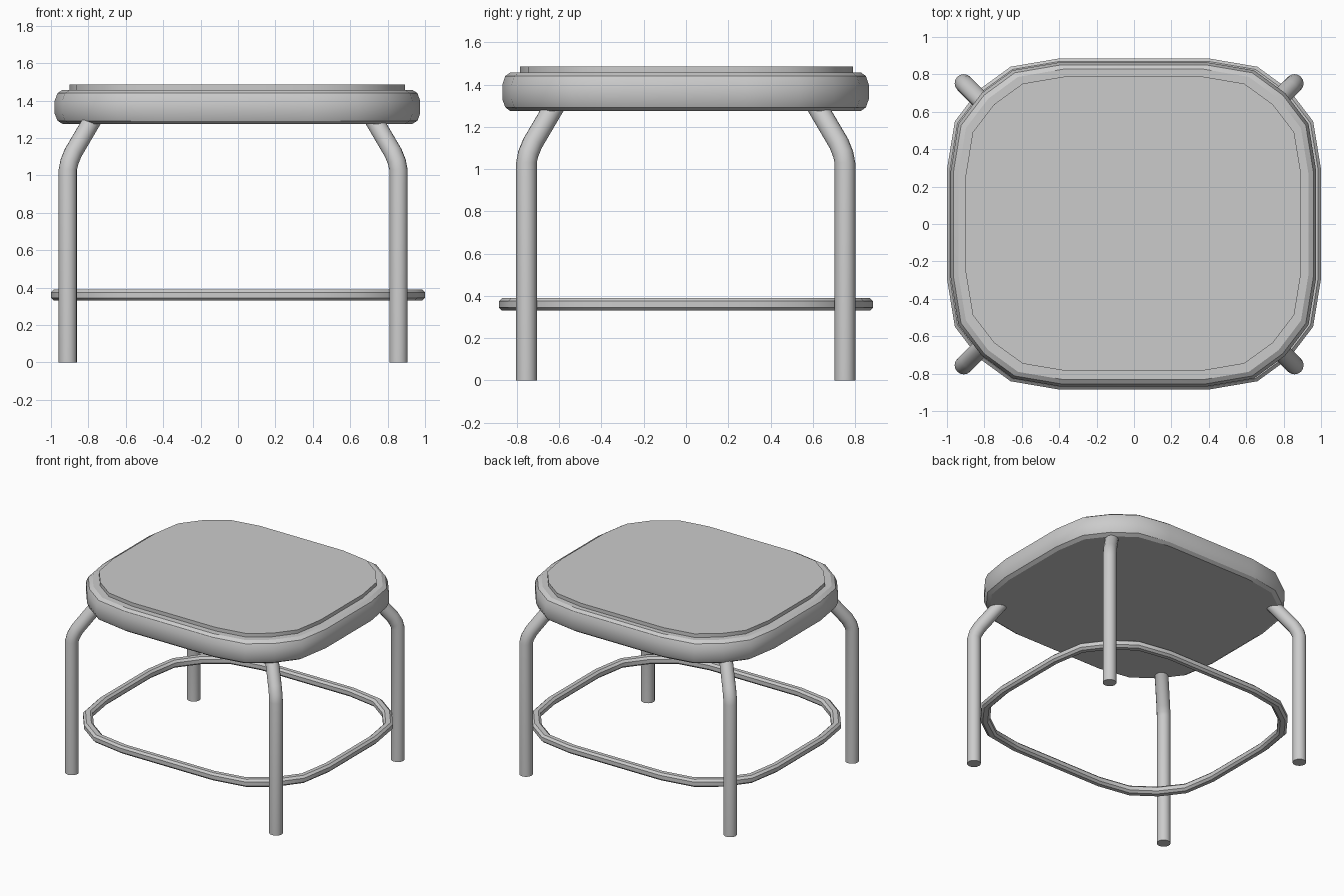
import bpy, bmesh
from mathutils import Vector
from math import cos, sin, tau, radians

if "Cube" in bpy.data.objects:
    bpy.data.objects.remove(bpy.data.objects["Cube"])

# Quarter of the rounded-rectangle outline, as fractions of the half sizes
QUARTER = [(1.0, 0.33), (0.958, 0.62), (0.83, 0.81), (0.66, 0.95), (0.40, 1.0)]


def outline(hx, hy, z, cx=0.0, cy=0.0):
    q = [(x * hx, y * hy) for x, y in QUARTER]
    half = q + [(-x, y) for x, y in reversed(q)]
    full = half + [(-x, -y) for x, y in half]
    return [(x + cx, y + cy, z) for x, y in full]


def loft(name, loops, closed=False, angle=30):
    bm = bmesh.new()
    rows = [[bm.verts.new(p) for p in loop] for loop in loops]
    n = len(rows[0])
    pairs = list(zip(rows, rows[1:]))
    if closed:
        pairs.append((rows[-1], rows[0]))
    else:
        bm.faces.new(rows[0])
        bm.faces.new(rows[-1])
    for a, b in pairs:
        for i in range(n):
            j = (i + 1) % n
            bm.faces.new((a[i], a[j], b[j], b[i]))
    bmesh.ops.recalc_face_normals(bm, faces=bm.faces)
    mesh = bpy.data.meshes.new(name)
    bm.to_mesh(mesh)
    bm.free()
    ob = bpy.data.objects.new(name, mesh)
    bpy.context.collection.objects.link(ob)
    bpy.ops.object.select_all(action='DESELECT')
    ob.select_set(True)
    bpy.context.view_layer.objects.active = ob
    bpy.ops.object.shade_smooth_by_angle(angle=radians(angle))
    return ob


# Seat with bulging rim
rim = [(0.935, 0.83, 1.275), (0.962, 0.853, 1.292), (0.977, 0.867, 1.33),
       (0.977, 0.867, 1.40), (0.962, 0.853, 1.44), (0.935, 0.83, 1.457)]
loft("seat", [outline(hx, hy, z, -0.003, -0.002) for hx, hy, z in rim])

# Thin raised pad on the seat
loft("seat_pad", [outline(0.897, 0.788, z, -0.003, 0.002) for z in (1.44, 1.485)])

# Foot ring with an eight-sided section
section = [(0, 0.345), (0, 0.375), (0.015, 0.39), (0.045, 0.39),
           (0.06, 0.375), (0.06, 0.345), (0.045, 0.33), (0.015, 0.33)]
loft("foot_ring", [outline(1 - d, 0.885 - d, z) for d, z in section], closed=True)

# Bent tubular legs: (inward shift, height) along the path
PATH = [(0, 0), (0, 1.03), (0.008, 1.07), (0.028, 1.12), (0.125, 1.285), (0.14, 1.31)]
for side, sx, lx in (("left", -1, -0.91), ("right", 1, 0.858)):
    for end, sy, ly in (("front", -1, -0.755), ("back", 1, 0.752)):
        pts = [Vector((lx - sx * s, ly - sy * s, z)) for s, z in PATH]
        loops = []
        for i, p in enumerate(pts):
            t = (pts[min(i + 1, len(pts) - 1)] - pts[max(i - 1, 0)]).normalized()
            if i < 2:
                t = Vector((0, 0, 1))
            u = Vector((sx, -sy, 0)).normalized()
            v = t.cross(u)
            loops.append([p + 0.049 * (u * cos(tau * k / 16) + v * sin(tau * k / 16))
                          for k in range(16)])
        loft(f"{end}_{side}_leg", loops, angle=40)
